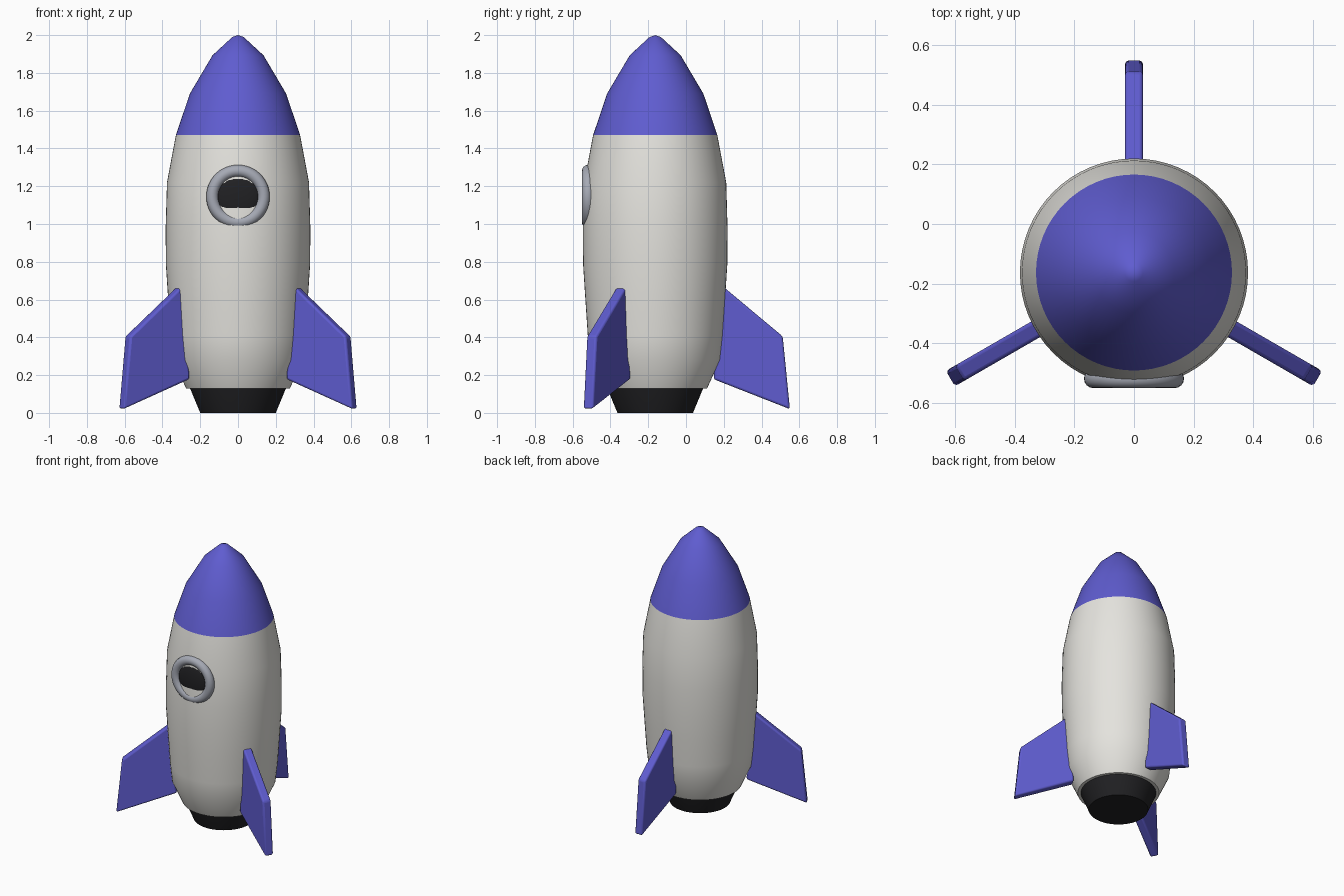
import bpy, bmesh, math
from mathutils import Matrix

if "Cube" in bpy.data.objects:
    bpy.data.objects.remove(bpy.data.objects["Cube"])

AXIS_Y = -0.163      # the rocket axis sits forward of the origin
SIDES = 64


def material(name, rgb):
    m = bpy.data.materials.new(name)
    m.diffuse_color = (*rgb, 1)
    m.use_nodes = True
    m.node_tree.nodes["Principled BSDF"].inputs["Base Color"].default_value = m.diffuse_color
    return m


purple = material("purple", (0.115, 0.108, 0.63))
white = material("off_white", (0.78, 0.77, 0.73))
black = material("black", (0.015, 0.015, 0.017))
metal = material("metal", (0.38, 0.40, 0.46))


def finish(ob, mat, angle=40):
    ob.data.materials.append(mat)
    bpy.ops.object.select_all(action='DESELECT')
    ob.select_set(True)
    bpy.context.view_layer.objects.active = ob
    bpy.ops.object.shade_smooth_by_angle(angle=math.radians(angle))
    return ob


def add_mesh(name, bm):
    bmesh.ops.recalc_face_normals(bm, faces=bm.faces)
    me = bpy.data.meshes.new(name)
    bm.to_mesh(me)
    bm.free()
    ob = bpy.data.objects.new(name, me)
    bpy.context.collection.objects.link(ob)
    return ob


def lathe(name, profile, mat):
    """Spin an (r, z) profile around the rocket axis."""
    bm = bmesh.new()
    vs = [bm.verts.new((r, 0, z)) for r, z in profile]
    edges = [bm.edges.new(p) for p in zip(vs, vs[1:])]
    bmesh.ops.spin(bm, geom=vs + edges, cent=(0, 0, 0), axis=(0, 0, 1),
                   angle=2 * math.pi, steps=SIDES)
    bmesh.ops.remove_doubles(bm, verts=bm.verts, dist=1e-4)
    ob = add_mesh(name, bm)
    ob.location.y = AXIS_Y
    return finish(ob, mat)


# Hull, nose cone and engine nozzle
lathe("hull", [(0, 0.13), (0.275, 0.13), (0.343, 0.28), (0.357, 0.41),
               (0.371, 0.62), (0.382, 0.79), (0.383, 0.98), (0.376, 1.22),
               (0.329, 1.47)], white)
lathe("nose_cone", [(0.329, 1.47), (0.255, 1.69), (0.135, 1.893),
                    (0.03, 1.99), (0, 2.0)], purple)
lathe("nozzle", [(0, 0.14), (0.256, 0.14), (0.253, 0.128), (0.2, 0), (0, 0)], black)

# Three swept fins, one at the back and two at the front sides
FIN = [(0.31, 0.178), (0.34, 0.685), (0.675, 0.405), (0.713, 0.02)]
for name, deg in (("back_fin", 90), ("left_fin", 210), ("right_fin", 330)):
    bm = bmesh.new()
    face = bm.faces.new([bm.verts.new((r, -0.03, z)) for r, z in FIN])
    ext = bmesh.ops.extrude_face_region(bm, geom=[face])["geom"]
    bmesh.ops.translate(bm, vec=(0, 0.06, 0),
                        verts=[v for v in ext if isinstance(v, bmesh.types.BMVert)])
    bmesh.ops.rotate(bm, verts=bm.verts, matrix=Matrix.Rotation(math.radians(deg), 3, 'Z'))
    fin = add_mesh(name, bm)
    fin.location.y = AXIS_Y
    finish(fin, purple)
    bevel = fin.modifiers.new("rounded_edges", 'BEVEL')
    bevel.width = 0.012
    bevel.segments = 3

# Porthole ring and domed glass, set into the front of the hull
bpy.ops.mesh.primitive_torus_add(location=(0, -0.519, 1.145), rotation=(math.pi / 2, 0, 0),
                                 major_radius=0.136, minor_radius=0.032,
                                 major_segments=48, minor_segments=16)
ring = bpy.context.object
ring.name = "porthole_ring"
finish(ring, metal, 60)

bpy.ops.mesh.primitive_uv_sphere_add(segments=48, ring_count=24, radius=1,
                                     location=(0, -0.52, 1.145), rotation=(math.pi / 2, 0, 0))
glass = bpy.context.object
glass.name = "porthole_glass"
glass.scale = (0.115, 0.115, 0.0265)
finish(glass, black, 60)
